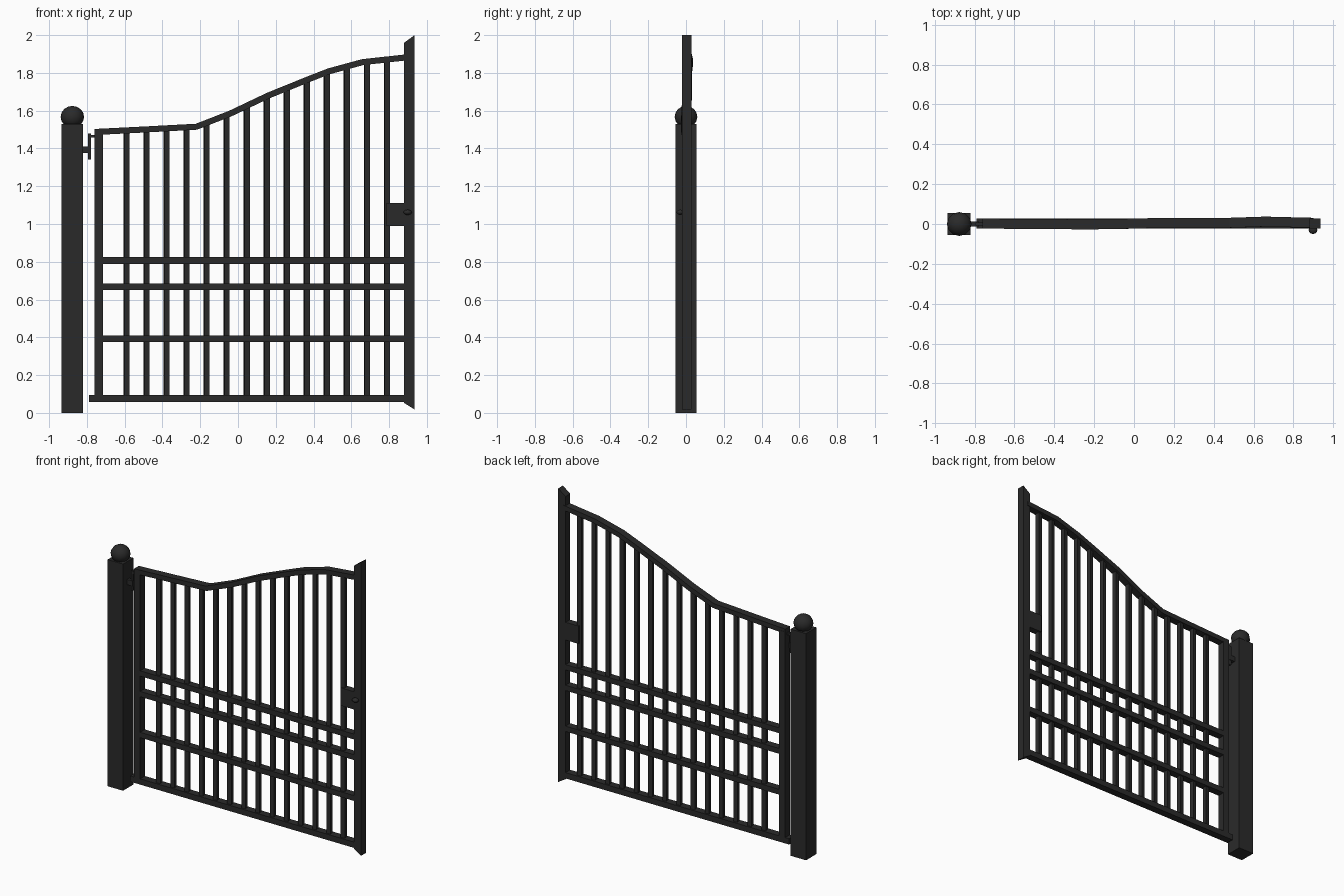
import bpy, bmesh, math
from mathutils import Vector

old = bpy.data.objects.get("Cube")
if old:
    bpy.data.objects.remove(old, do_unlink=True)

iron = bpy.data.materials.new("black_iron")
iron.use_nodes = True
iron.diffuse_color = (0.023, 0.023, 0.023, 1)
bsdf = iron.node_tree.nodes["Principled BSDF"]
bsdf.inputs["Base Color"].default_value = iron.diffuse_color
bsdf.inputs["Roughness"].default_value = 0.6


def finish(name, bm):
    bmesh.ops.recalc_face_normals(bm, faces=bm.faces)
    mesh = bpy.data.meshes.new(name)
    bm.to_mesh(mesh)
    bm.free()
    mesh.materials.append(iron)
    obj = bpy.data.objects.new(name, mesh)
    bpy.context.collection.objects.link(obj)
    return obj


def prism(name, outline, y0, y1):
    """Extrude an xz outline from y0 to y1."""
    bm = bmesh.new()
    face = bm.faces.new([bm.verts.new((x, y0, z)) for x, z in outline])
    ext = bmesh.ops.extrude_face_region(bm, geom=[face])
    verts = [g for g in ext["geom"] if isinstance(g, bmesh.types.BMVert)]
    bmesh.ops.translate(bm, verts=verts, vec=(0, y1 - y0, 0))
    return finish(name, bm)


def box(name, x0, x1, z0, z1, y0, y1):
    return prism(name, [(x0, z0), (x1, z0), (x1, z1), (x0, z1)], y0, y1)


def ball(name, centre, size):
    bm = bmesh.new()
    bmesh.ops.create_uvsphere(bm, u_segments=12, v_segments=8, radius=1)
    bmesh.ops.scale(bm, verts=bm.verts, vec=size)
    bmesh.ops.translate(bm, verts=bm.verts, vec=centre)
    for f in bm.faces:
        f.smooth = True
    return finish(name, bm)


BACK, FRONT = 0.028, -0.022

# Post with ball finial
box("post", -0.935, -0.82, 0, 1.53, -0.055, 0.055)
ball("post_finial", (-0.877, 0, 1.567), (0.062, 0.06, 0.058))

# Curved top rail: centreline of x, y, z
path = [Vector(p) for p in (
    (-0.76, 0.002, 1.487), (-0.5, 0, 1.5), (-0.22, -0.002, 1.515), (-0.04, 0.001, 1.585),
    (0.16, 0.006, 1.68), (0.37, 0.006, 1.765), (0.48, 0.006, 1.808),
    (0.66, 0.012, 1.857), (0.9, 0.006, 1.883))]
bm = bmesh.new()
rings = []
for i, p in enumerate(path):
    t = path[min(i + 1, len(path) - 1)] - path[max(i - 1, 0)]
    n = Vector((-t.z, 0, t.x)).normalized() * 0.016
    w = Vector((0, 0.025, 0))
    if i == 0:
        n = Vector((0, 0, 0.016))
    rings.append([bm.verts.new(p + a * n + b * w)
                  for a, b in ((-1, -1), (1, -1), (1, 1), (-1, 1))])
for a, b in zip(rings, rings[1:]):
    for k in range(4):
        bm.faces.new((a[k], a[k - 1], b[k - 1], b[k]))
bm.faces.new(rings[0])
bm.faces.new(rings[-1])
finish("top_rail", bm)


def rail_height(x):
    for a, b in zip(path, path[1:]):
        if x <= b.x:
            return a.z + (b.z - a.z) * (x - a.x) / (b.x - a.x)
    return path[-1].z


# Stiles, the tall one with mitred ends
box("hinge_stile", -0.76, -0.715, 0.08, 1.485, FRONT, BACK)
prism("latch_stile", [(0.88, 0.052), (0.935, 0.018), (0.935, 2.0), (0.88, 1.96)], FRONT, BACK)

# Horizontal rails
box("bottom_rail", -0.79, 0.89, 0.057, 0.096, FRONT, BACK)
for name, z in (("lower_rail", 0.392), ("middle_rail", 0.668), ("upper_rail", 0.807)):
    box(name, -0.72, 0.89, z - 0.018, z + 0.018, FRONT, BACK)

# Upright bars, evenly spaced and turned slightly
count = 14
for i in range(count):
    x = -0.59 + 1.378 * i / (count - 1)
    bar = box("bar_%02d" % (i + 1), -0.014, 0.014, 0.08, rail_height(x), -0.014, 0.014)
    bar.location = (x, 0.003, 0)
    bar.rotation_euler.z = math.radians(10)

# Lock box and knob
box("lock_box", 0.785, 0.89, 0.99, 1.11, -0.02, 0.026)
ball("lock_knob", (0.898, -0.03, 1.062), (0.022, 0.02, 0.014))

# Hinge between post and stile
box("hinge_arm", -0.825, -0.778, 1.375, 1.41, -0.012, 0.012)
box("hinge_pin", -0.795, -0.777, 1.342, 1.478, -0.008, 0.008)
box("hinge_link", -0.785, -0.755, 1.458, 1.472, -0.008, 0.008)
